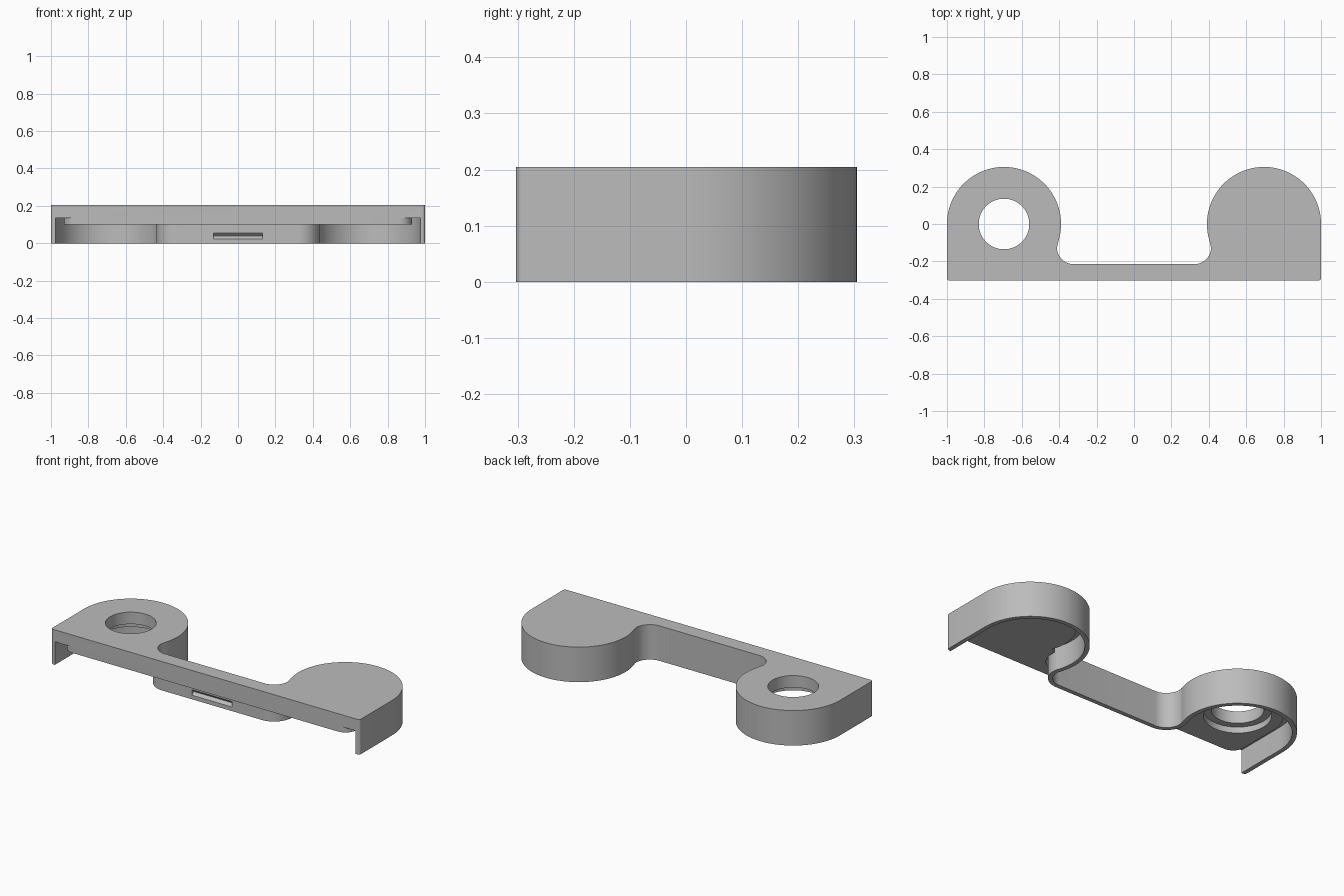
import bpy, bmesh
from math import sin, cos, pi, radians

old = bpy.data.objects.get("Cube")
if old:
    bpy.data.objects.remove(old, do_unlink=True)

CX, FRONT, TOP = 0.695, -0.303, 0.205     # lobe centre, front edge, height

grey = bpy.data.materials.new("plain grey")
grey.use_nodes = True
grey.diffuse_color = (0.5, 0.5, 0.5, 1)
grey.node_tree.nodes["Principled BSDF"].inputs["Base Color"].default_value = (0.5, 0.5, 0.5, 1)


def arc(cx, cy, r, a, b, n):
    steps = [radians(a + (b - a) * i / n) for i in range(n + 1)]
    return [(cx + r * cos(t), cy + r * sin(t)) for t in steps]


def outline(r, fillet, corner=0, extend=0):
    """Two-lobed path, open along the front edge, running from +x to -x."""
    side = CX + r
    half = []
    if extend:
        half.append((side - corner, FRONT - extend))
    if corner:
        half += arc(side - corner, FRONT + corner, corner, -90, 0, 8)
    half += arc(CX, 0, r, 0, 202, 48)
    half += arc(0.322, -0.125, fillet, 10, -90, 16)
    return half + [(-x, y) for x, y in reversed(half)]


def prism(name, pts, z0, z1):
    bm = bmesh.new()
    face = bm.faces.new([bm.verts.new((x, y, z0)) for x, y in pts])
    ext = bmesh.ops.extrude_face_region(bm, geom=[face])
    moved = [v for v in ext["geom"] if isinstance(v, bmesh.types.BMVert)]
    bmesh.ops.translate(bm, vec=(0, 0, z1 - z0), verts=moved)
    bmesh.ops.recalc_face_normals(bm, faces=bm.faces)
    mesh = bpy.data.meshes.new(name)
    bm.to_mesh(mesh)
    bm.free()
    mesh.materials.append(grey)
    obj = bpy.data.objects.new(name, mesh)
    bpy.context.collection.objects.link(obj)
    return obj


def cut(body, cutter):
    """Subtract the cutter, then discard it."""
    bpy.context.view_layer.objects.active = body
    mod = body.modifiers.new("cut", "BOOLEAN")
    mod.operation, mod.solver, mod.object = "DIFFERENCE", "EXACT", cutter
    bpy.ops.object.modifier_apply(modifier=mod.name)
    bpy.data.objects.remove(cutter, do_unlink=True)


# Outer body
cover = prism("cover", outline(0.305, 0.09, corner=0.015), 0, TOP)

# Underside cavity, leaving thin side and back walls
inner = outline(0.28, 0.115, extend=0.1)
cut(cover, prism("cavity", inner, -0.1, 0.1))

# Raised channel between the wall and the seat
seat = outline(0.235, 0.125, corner=0.07, extend=0.1)
cut(cover, prism("channel", inner + seat[::-1], 0.05, 0.135))

# Round opening with a wider recess below
cut(cover, prism("opening", arc(-CX, 0, 0.135, 0, 354.375, 63), -0.1, 0.3))
cut(cover, prism("recess", arc(-CX, 0, 0.175, 0, 354.375, 63), -0.1, 0.135))

# V-shaped catch groove inside the bridge wall
bpy.ops.mesh.primitive_cylinder_add(vertices=4, radius=0.016, depth=0.26,
                                    location=(0, -0.24, 0.04), rotation=(0, pi / 2, 0))
cut(cover, bpy.context.object)

# Smooth the curved walls, keep the edges crisp
bpy.ops.object.select_all(action="DESELECT")
cover.select_set(True)
bpy.context.view_layer.objects.active = cover
bpy.ops.object.shade_smooth_by_angle(angle=radians(30))
